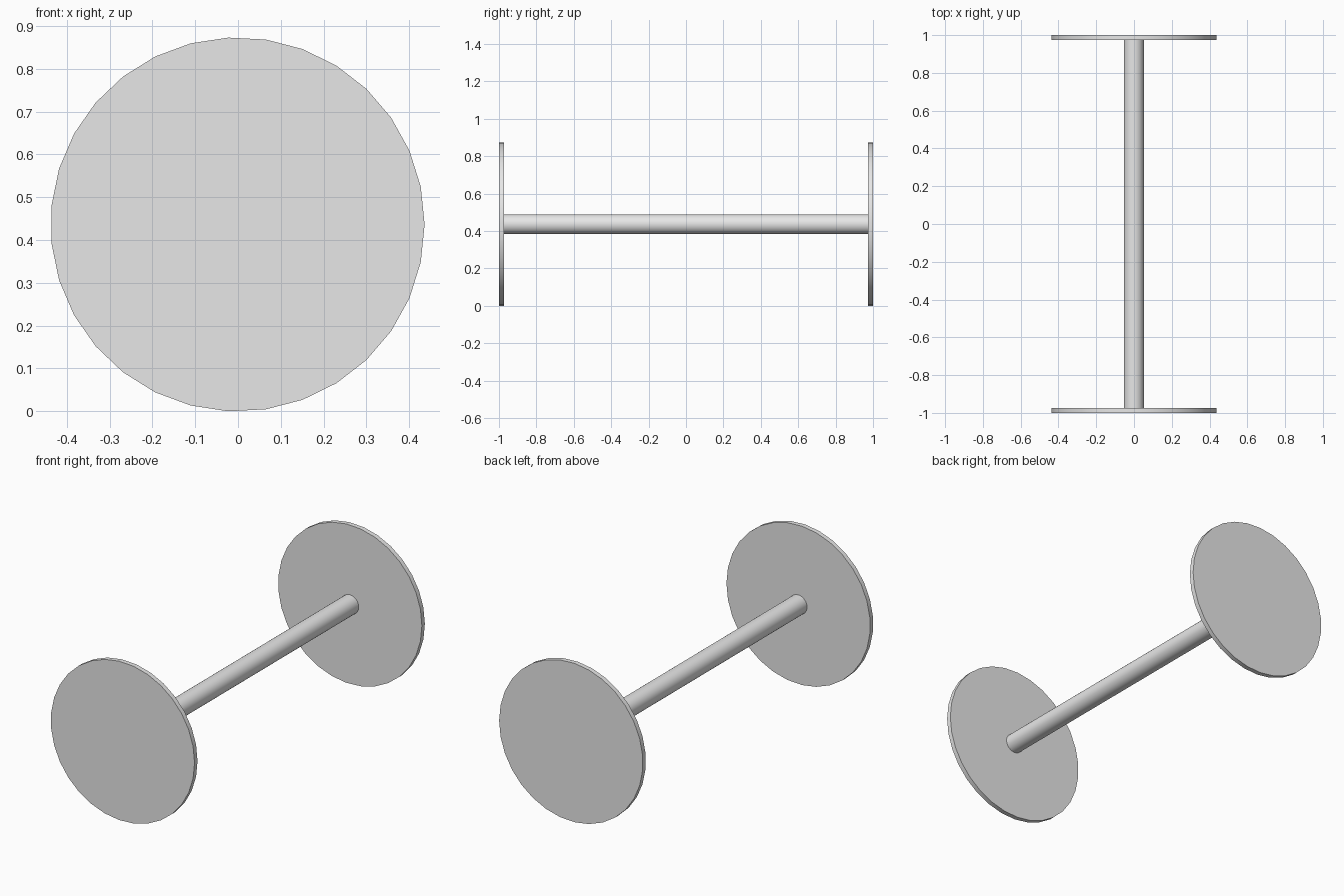
import bpy
import math
from mathutils import Matrix

if "Cube" in bpy.data.objects:
    bpy.data.objects.remove(bpy.data.objects["Cube"], do_unlink=True)

GREY = (0.8, 0.8, 0.8, 1.0)
SIDES = 31
DISC_RADIUS = 0.437
DISC_THICKNESS = 0.026
SHAFT_RADIUS = 0.053
CENTRE_X, CENTRE_Z = -0.001, 0.4365

grey = bpy.data.materials.new("light grey")
grey.use_nodes = True
grey.diffuse_color = GREY
grey.node_tree.nodes["Principled BSDF"].inputs["Base Color"].default_value = GREY


def cylinder(name, radius, length, y):
    """Cylinder lying along y, with one corner pointing to +x."""
    bpy.ops.mesh.primitive_cylinder_add(vertices=SIDES, radius=radius, depth=length)
    obj = bpy.context.object
    obj.name = name
    # Turn the first corner from +y to +x, then lay the axis along y
    turn = Matrix.Rotation(math.pi / 2, 4, "X") @ Matrix.Rotation(-math.pi / 2, 4, "Z")
    obj.data.transform(turn)
    obj.location = (CENTRE_X, y, CENTRE_Z)
    obj.data.materials.append(grey)
    bpy.ops.object.shade_smooth_by_angle(angle=math.radians(30))
    return obj


# End discs
disc_y = 1 - DISC_THICKNESS / 2
for name, side in (("front_disc", -1), ("back_disc", 1)):
    cylinder(name, DISC_RADIUS, DISC_THICKNESS, side * disc_y)

# Shaft between the inner faces of the discs
cylinder("shaft", SHAFT_RADIUS, 2 - 2 * DISC_THICKNESS, 0)
